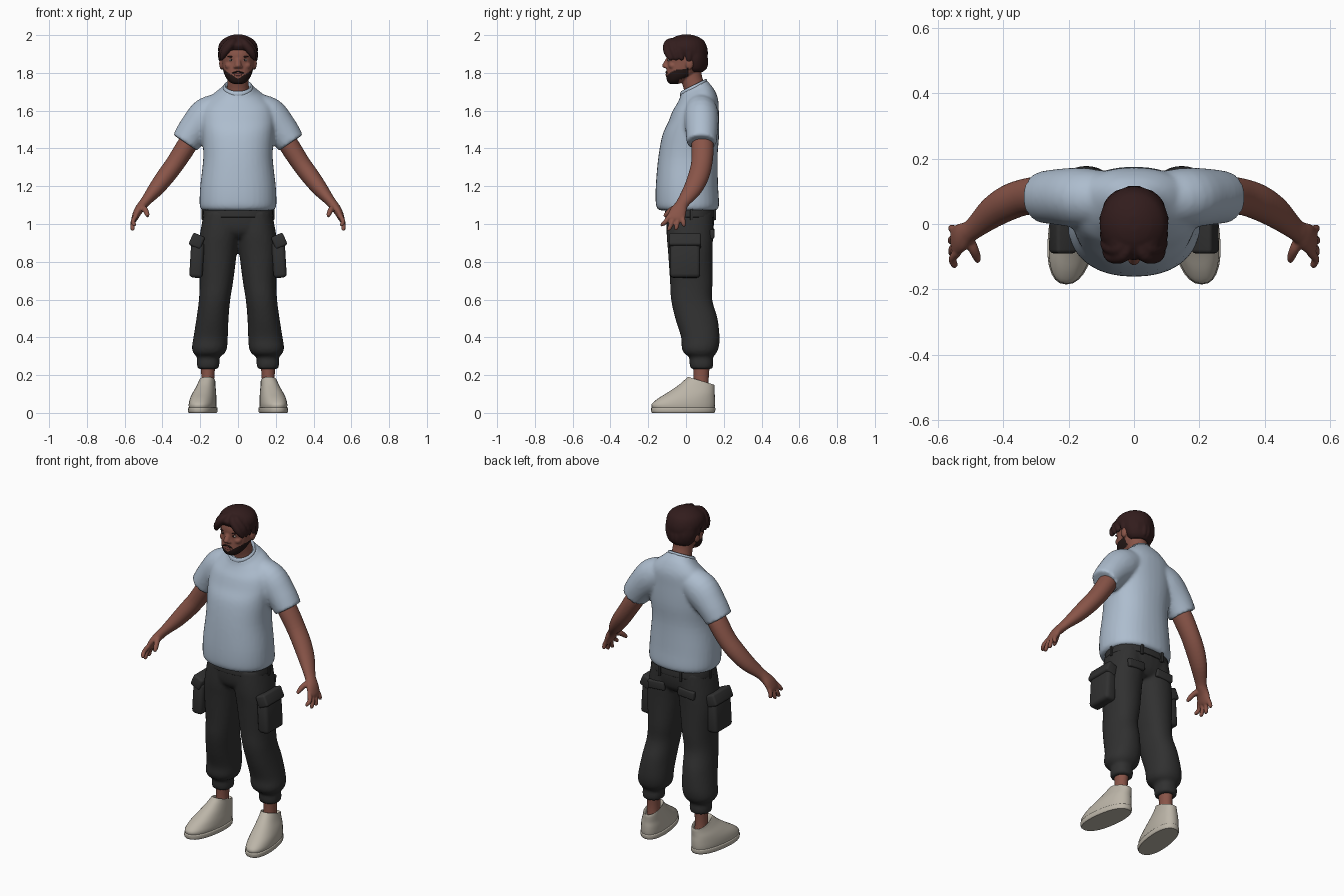
import bpy, bmesh, math
from mathutils import Vector, Matrix


def material(name, rgb):
    m = bpy.data.materials.new(name)
    m.diffuse_color = (*rgb, 1)
    return m


SKIN = material("skin", (0.25, 0.09, 0.065))
SHIRT = material("pale blue cloth", (0.42, 0.51, 0.62))
PANTS = material("charcoal cloth", (0.03, 0.03, 0.03))
HAIR = material("dark brown hair", (0.032, 0.012, 0.012))
BEARD = material("beard", (0.018, 0.009, 0.008))
SHOE = material("off white leather", (0.5, 0.46, 0.39))
LIPS = material("lips", (0.2, 0.06, 0.05))
EYE = material("eye white", (0.5, 0.45, 0.42))


def finish(name, bm, mat, angle=50):
    bmesh.ops.recalc_face_normals(bm, faces=bm.faces)
    me = bpy.data.meshes.new(name)
    bm.to_mesh(me)
    bm.free()
    me.materials.append(mat)
    o = bpy.data.objects.new(name, me)
    bpy.context.collection.objects.link(o)
    activate(o)
    bpy.ops.object.shade_smooth_by_angle(angle=math.radians(angle))
    return o


def activate(o):
    bpy.ops.object.select_all(action='DESELECT')
    o.select_set(True)
    bpy.context.view_layer.objects.active = o


def loft(name, rows, mat, s=1, follow=False, n=28, steps=4, p=2.0):
    """Skin smooth rings through rows of (x, y, z, rx, ry, slope, shear)."""
    rows = [list(r) + [0] * (7 - len(r)) for r in rows]
    samples = []
    for i in range(len(rows) - 1):
        a, b = rows[max(i - 1, 0)], rows[i]
        c, d = rows[i + 1], rows[min(i + 2, len(rows) - 1)]
        for k in range(steps):
            t = k / steps
            samples.append([0.5 * (2 * B + (C - A) * t + (2 * A - 5 * B + 4 * C - D) * t * t
                                   + (3 * B - A - 3 * C + D) * t ** 3)
                            for A, B, C, D in zip(a, b, c, d)])
    samples.append(rows[-1])
    pts = [Vector(q[:3]) for q in samples]
    bm = bmesh.new()
    rings = []
    for i, (x, y, z, rx, ry, slope, shear) in enumerate(samples):
        if follow:
            tan = (pts[min(i + 1, len(pts) - 1)] - pts[max(i - 1, 0)]).normalized()
            u = Vector((0, 1, 0))
            u = (u - tan * u.dot(tan)).normalized()
            v = tan.cross(u)
        ring = []
        for k in range(n):
            a = 2 * math.pi * k / n
            c, d = math.cos(a), math.sin(a)
            c = math.copysign(abs(c) ** (2 / p), c) * rx
            d = math.copysign(abs(d) ** (2 / p), d) * ry
            co = pts[i] + (v * c + u * d if follow else Vector((c + shear * d, d, slope * d)))
            ring.append(bm.verts.new((co.x * s, co.y, co.z)))
        rings.append(ring)
    for r, q in zip(rings, rings[1:]):
        for k in range(n):
            j = (k + 1) % n
            bm.faces.new((r[k], r[j], q[j], q[k]))
    bm.faces.new(rings[0])
    bm.faces.new(rings[-1])
    return finish(name, bm, mat)


def ball(name, loc, size, mat, rot=0):
    bm = bmesh.new()
    bmesh.ops.create_uvsphere(bm, u_segments=16, v_segments=10, radius=1)
    bm.transform(Matrix.Translation(loc) @ Matrix.Rotation(rot, 4, 'Y') @ Matrix.Diagonal((*size, 1)))
    return finish(name, bm, mat)


def box(name, loc, size, mat, rot=0, bevel=0.012):
    bm = bmesh.new()
    bmesh.ops.create_cube(bm, size=1)
    bm.transform(Matrix.Translation(loc) @ Matrix.Rotation(rot, 4, 'Y') @ Matrix.Diagonal((*size, 1)))
    bmesh.ops.bevel(bm, geom=bm.edges[:], offset=bevel, segments=3, profile=0.5, affect='EDGES')
    return finish(name, bm, mat)


def fuse(name, parts, mat, voxel, smooth=3):
    """Blend overlapping parts into one continuous surface."""
    bm = bmesh.new()
    for o in parts:
        bm.from_mesh(o.data)
        bpy.data.objects.remove(o)
    o = finish(name, bm, mat)
    r = o.modifiers.new("blend", 'REMESH')
    r.mode, r.voxel_size = 'VOXEL', voxel
    m = o.modifiers.new("relax", 'SMOOTH')
    m.factor, m.iterations = 0.5, smooth
    activate(o)
    bpy.ops.object.convert(target='MESH')
    bpy.ops.object.shade_smooth_by_angle(angle=math.radians(60))
    return o


# Shirt: torso and two sleeves
shirt = [loft("torso", [
    (0, .01, 1.072, .19, .152), (0, .008, 1.10, .203, .167), (0, .005, 1.2, .2, .165),
    (0, .01, 1.35, .184, .157), (0, .025, 1.47, .19, .15), (0, .04, 1.56, .195, .134, .15),
    (0, .05, 1.63, .18, .12, .25), (0, .05, 1.677, .135, .097, .4),
    (0, .045, 1.708, .092, .077, .5), (0, .04, 1.727, .074, .068, .5),
    (0, .04, 1.712, .055, .05, .5)], SHIRT, p=2.25, n=36)]
for s in (1, -1):
    shirt.append(loft("sleeve", [
        (.06, .075, 1.625, .075, .08), (.155, .08, 1.575, .1, .092),
        (.23, .083, 1.5, .087, .086), (.28, .082, 1.43, .077, .079)], SHIRT, s, True))
fuse("shirt", shirt, SHIRT, 0.01, 4)
loft("collar", [(0, .04, 1.712, .076, .07, .5), (0, .04, 1.725, .079, .072, .5),
                (0, .039, 1.735, .07, .064, .5), (0, .039, 1.72, .06, .055, .5)], SHIRT)

# Trousers: pelvis and baggy legs gathered into cuffs
trousers = [loft("pelvis", [(0, .022, 1.10, .172, .125), (0, .022, 1.02, .182, .128),
                            (0, .022, .96, .16, .118), (0, .025, .925, .06, .09)], PANTS, p=2.4)]
for s in (1, -1):
    trousers.append(loft("leg", [
        (.09, .02, 1.06, .09, .12), (.098, .02, .95, .103, .123), (.108, .023, .85, .102, .118),
        (.114, .028, .7, .089, .113), (.124, .03, .6, .083, .109), (.135, .055, .5, .085, .112),
        (.145, .076, .4, .091, .102), (.151, .075, .345, .093, .098), (.153, .075, .315, .082, .085),
        (.157, .08, .295, .06, .063), (.158, .082, .26, .06, .063), (.158, .082, .232, .055, .058)],
        PANTS, s, p=2.2))
fuse("trousers", trousers, PANTS, 0.01, 3)
loft("waistband", [(0, .022, 1.035, .183, .13), (0, .022, 1.04, .187, .134),
                   (0, .022, 1.075, .184, .131), (0, .022, 1.08, .176, .124)], PANTS, p=2.4)

for s in (1, -1):
    # Cargo pockets, back pockets and belt loops
    box("cargo_pocket", (.218 * s, -.005, .81), (.07, .16, .19), PANTS, -.06 * s, .02)
    box("cargo_flap", (.218 * s, -.005, .91), (.068, .17, .07), PANTS, -.4 * s, .012)
    box("back_pocket_flap", (.1 * s, .138, .95), (.11, .024, .05), PANTS, .08 * s, .008)
    box("back_belt_loop", (.07 * s, .154, 1.05), (.016, .012, .06), PANTS, 0, .003)
    box("side_belt_loop", (.186 * s, .03, 1.05), (.012, .016, .06), PANTS, 0, .003)

    # Ankles and shoes
    loft("ankle", [(.16, .08, .09, .038, .045), (.16, .08, .18, .034, .04),
                   (.158, .082, .27, .04, .046)], SKIN, s)
    loft("shoe", [
        (.187, -.013, .02, .068, .164, 0, -.12), (.187, -.014, .045, .07, .168, 0, -.12),
        (.184, .002, .075, .067, .152, 0, -.12), (.178, .028, .105, .06, .124, -.03, -.1),
        (.17, .056, .135, .051, .096, -.12, -.08), (.165, .074, .158, .045, .078, -.25, -.05),
        (.163, .08, .17, .042, .069, -.3, 0), (.162, .08, .16, .036, .058, -.3, 0),
        (.162, .08, .14, .032, .05, -.2, 0)], SHOE, s, p=2.3)
    loft("shoe_sole", [(.187, -.015, 0, .07, .164, 0, -.12), (.187, -.015, .008, .074, .169, 0, -.12),
                       (.187, -.015, .026, .074, .17, 0, -.12),
                       (.187, -.015, .03, .068, .164, 0, -.12)], SHOE, s, p=2.3)

    # Arm and hand with spread fingers
    arm = [loft("limb", [
        (.225, .083, 1.49, .05, .055), (.275, .088, 1.41, .053, .059), (.333, .083, 1.32, .05, .056),
        (.385, .065, 1.25, .048, .055), (.435, .035, 1.185, .041, .049), (.485, -.008, 1.125, .028, .036),
        (.505, -.024, 1.10, .026, .034), (.528, -.04, 1.07, .023, .043),
        (.545, -.052, 1.035, .018, .047), (.55, -.056, 1.02, .013, .042)], SKIN, s, True)]
    for y0, y1, x1, z1 in ((-.087, -.125, .55, .99), (-.063, -.09, .558, .967),
                           (-.04, -.052, .56, .97), (-.018, -.012, .558, .988)):
        arm.append(loft("finger", [
            (.54, y0, 1.045, .013, .013), (.556, (y0 + y1) / 2, (1.04 + z1) / 2, .0125, .0125),
            (x1, y1, z1 + .006, .011, .011), (x1, y1, z1 - .002, .006, .006)],
            SKIN, s, True, 12))
    arm.append(loft("thumb", [
        (.515, -.03, 1.09, .018, .018), (.494, -.072, 1.078, .016, .016),
        (.482, -.1, 1.055, .013, .013), (.478, -.115, 1.04, .008, .008)], SKIN, s, True, 12))
    fuse("arm", arm, SKIN, 0.005, 2)

# Head, neck, nose and ears
head = [
    loft("skull", [
        (0, -.062, 1.742, .025, .025), (0, -.055, 1.753, .046, .043), (0, -.035, 1.78, .067, .07),
        (0, -.013, 1.815, .079, .09), (0, 0, 1.855, .085, .1), (0, 0, 1.9, .088, .103),
        (0, .003, 1.95, .08, .09), (0, .003, 1.98, .05, .055)], SKIN, p=2.15),
    loft("neck", [(0, .06, 1.65, .064, .064), (0, .045, 1.72, .058, .057),
                  (0, .03, 1.77, .055, .056), (0, .02, 1.83, .055, .06)], SKIN, 1, True),
    loft("nose", [(0, -.09, 1.885, .012, .01), (0, -.102, 1.862, .014, .012),
                  (0, -.107, 1.838, .018, .02), (0, -.1, 1.825, .018, .016)], SKIN)]
for s in (1, -1):
    head.append(ball("nostril", (.014 * s, -.103, 1.832), (.011, .012, .009), SKIN))
    head.append(ball("cheek", (.045 * s, -.07, 1.838), (.025, .022, .02), SKIN))
    head.append(ball("ear", (.086 * s, .018, 1.85), (.014, .022, .034), SKIN))
head = fuse("head", head, SKIN, 0.005, 2)
# Beard follows the jaw line and rises toward the sideburns
head.data.materials.append(BEARD)
for f in head.data.polygons:
    c = f.center
    if c.y < .012 and 1.735 < c.z < 1.768 + .65 * abs(c.x):
        if not (c.y > -.04 and abs(c.x) < .055):
            f.material_index = 1

# Facial features
ball("lips", (0, -.101, 1.79), (.021, .008, .007), LIPS)
for s in (1, -1):
    ball("eye", (.035 * s, -.0905, 1.868), (.014, .006, .006), EYE)
    ball("iris", (.035 * s, -.0945, 1.868), (.0055, .003, .0055), BEARD)
    ball("eyebrow", (.037 * s, -.0925, 1.886), (.02, .007, .004), HAIR, -.08 * s)
    ball("moustache", (.016 * s, -.1025, 1.803), (.018, .006, .004), BEARD, .3 * s)

# Hair: cap, nape and parted locks sweeping to the temples
hair = [
    loft("cap", [(0, .006, 1.885, .09, .1, -.32), (0, .004, 1.9, .102, .109, -.28),
                 (0, .002, 1.935, .105, .113, -.12), (0, .002, 1.968, .09, .095),
                 (0, .002, 1.992, .056, .06), (0, .002, 2.003, .02, .022)], HAIR),
    loft("nape", [(0, .05, 1.805, .06, .04), (0, .048, 1.825, .08, .058),
                  (0, .044, 1.87, .095, .07), (0, .04, 1.92, .095, .07)], HAIR)]
for s in (1, -1):
    for dx, dy, dz, r in ((0, 0, 0, .021), (.012, .03, .004, .021), (.016, .06, .006, .02)):
        hair.append(loft("lock", [
            (.01, -.05 + dy, 1.975, r * .7, r * .7), (.032 + dx, -.095 + dy * .7, 1.957 + dz, r, r),
            (.065 + dx, -.1 + dy, 1.918 + dz, r, r), (.083 + dx * .5, -.086 + dy, 1.885, r * .7, r * .8),
            (.09 + dx * .3, -.078 + dy, 1.868, r * .3, r * .4)], HAIR, s, True, 12))
    for k in range(4):
        a = math.radians(5 + 26 * k)
        hair.append(ball("tuft", (.088 * math.cos(a) * s, .092 * math.sin(a) + .008, 1.895 - .012 * k),
                         (.019, .019, .045), HAIR))
fuse("hair", hair, HAIR, 0.006, 2)
